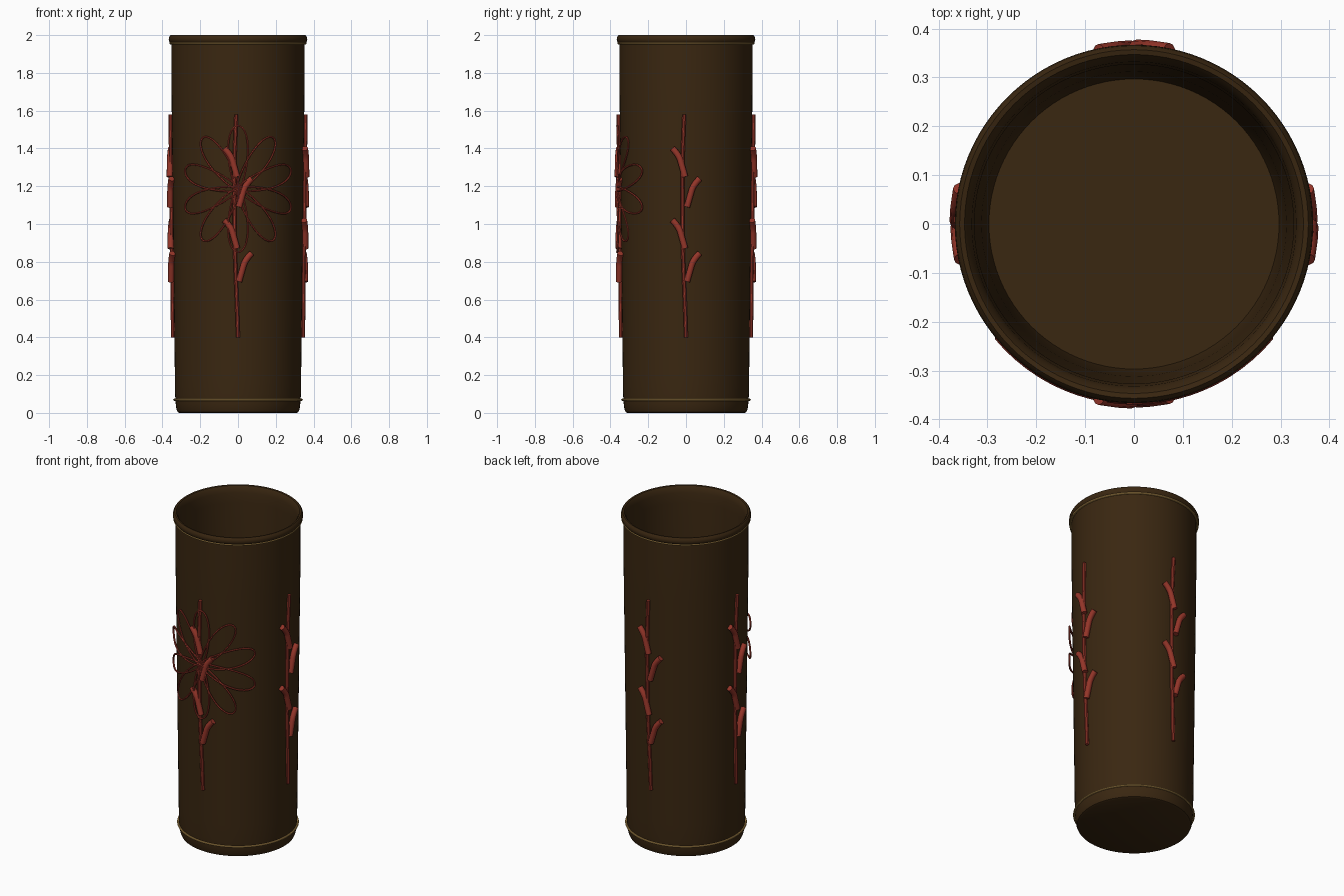
import bpy, bmesh, math
from math import sin, cos, pi

if "Cube" in bpy.data.objects:
    bpy.data.objects.remove(bpy.data.objects["Cube"], do_unlink=True)


def material(name, rgb, rough=0.6):
    m = bpy.data.materials.new(name)
    m.use_nodes = True
    m.diffuse_color = (*rgb, 1)
    bsdf = m.node_tree.nodes["Principled BSDF"]
    bsdf.inputs["Base Color"].default_value = (*rgb, 1)
    bsdf.inputs["Roughness"].default_value = rough
    return m


BROWN = material("dark brown lacquer", (0.042, 0.020, 0.0055))
RED = material("brick red", (0.30, 0.036, 0.022))
GOLD = material("gold", (0.50, 0.30, 0.085))


def smooth(obj, angle=40):
    bpy.ops.object.select_all(action="DESELECT")
    obj.select_set(True)
    bpy.context.view_layer.objects.active = obj
    bpy.ops.object.shade_smooth_by_angle(angle=math.radians(angle))


def lathe(name, profile, mat, steps=96):
    """Spin an (r, z) profile round the z axis."""
    bm = bmesh.new()
    verts = [bm.verts.new((r, 0, z)) for r, z in profile]
    edges = [bm.edges.new(pair) for pair in zip(verts, verts[1:])]
    bmesh.ops.spin(bm, geom=verts + edges, cent=(0, 0, 0), axis=(0, 0, 1),
                   angle=2 * pi, steps=steps, use_duplicate=False)
    bmesh.ops.remove_doubles(bm, verts=bm.verts, dist=1e-5)
    bmesh.ops.recalc_face_normals(bm, faces=bm.faces)
    mesh = bpy.data.meshes.new(name)
    bm.to_mesh(mesh)
    bm.free()
    mesh.materials.append(mat)
    obj = bpy.data.objects.new(name, mesh)
    bpy.context.collection.objects.link(obj)
    smooth(obj)


def wrap(s, z, r, turn=0):
    """Place arc distance s and height z on a cylinder, starting at the front."""
    a = s / r - pi / 2 + turn
    return r * cos(a), r * sin(a), z


def tube(name, points, radius, mat, closed=False, sides=8, kind="POLY"):
    """Sweep a round section along points, then keep it as a mesh."""
    curve = bpy.data.curves.new(name, "CURVE")
    curve.dimensions = "3D"
    curve.bevel_depth = radius
    curve.bevel_resolution = sides // 2 - 2
    curve.use_fill_caps = not closed
    sp = curve.splines.new(kind)
    sp.points.add(len(points) - 1)
    for p, co in zip(sp.points, points):
        p.co = (*co, 1)
    sp.use_cyclic_u = closed
    if kind == "NURBS":
        sp.order_u = 3
        sp.use_endpoint_u = True
        sp.resolution_u = 6
    curve.materials.append(mat)
    obj = bpy.data.objects.new(name, curve)
    bpy.context.collection.objects.link(obj)
    bpy.ops.object.select_all(action="DESELECT")
    obj.select_set(True)
    bpy.context.view_layer.objects.active = obj
    bpy.ops.object.convert(target="MESH")
    smooth(bpy.context.object)


def wall(z):
    """Outer radius of the vase body at height z."""
    return 0.332 + 0.02 * min(1, z / 1.7)


# Vase: foot, tapering wall, rolled lip, hollow inside
outer = [(0, 0), (0.31, 0), (0.32, 0.005), (0.326, 0.02), (0.33, 0.05)]
outer += [(wall(z / 10), z / 10) for z in range(1, 20)]
lip = [(0.352, 1.955), (0.362, 1.962), (0.367, 1.975), (0.365, 1.99),
       (0.357, 2.0), (0.347, 1.998), (0.338, 1.985), (0.332, 1.96)]
inner = [(0.327, 1.9), (0.312, 0.8), (0.303, 0.1), (0.297, 0.06), (0, 0.06)]
lathe("vase_body", outer + lip + inner, BROWN)

# Gold bands at the foot and under the lip
for name, r, z in (("lower_band", 0.337, 0.07), ("upper_band", 0.358, 1.957)):
    lathe(name, [(r + 0.006 * cos(t * pi / 4), z + 0.006 * sin(t * pi / 4))
                 for t in range(9)], GOLD)

# Bamboo stalk with four curved leaves on each side of the vase
stalk = [(0, 0.4), (-0.006, 0.6), (-0.017, 0.85), (-0.019, 1.1),
         (-0.02, 1.35), (-0.009, 1.58)]
leaf = [(0.005, 0), (0.022, 0.06), (0.038, 0.115), (0.072, 0.15)]
leaf_base = ((1, 0.695), (-1, 0.87), (1, 1.09), (-1, 1.25))
for k, side in enumerate(("front", "right", "back", "left")):
    turn = k * pi / 2
    tube(side + "_stalk", [wrap(s, z, wall(z) + 0.008, turn) for s, z in stalk],
         0.011, RED, kind="NURBS")
    for n, (flip, base) in enumerate(leaf_base):
        tube(f"{side}_leaf_{n + 1}",
             [wrap(flip * s, base + z, wall(base) + 0.014, turn) for s, z in leaf],
             0.017, RED, sides=10, kind="NURBS")

# Outlined flower of ten looped petals wrapped on the front
LENGTH, WIDTH, CENTRE = 0.335, 0.06, 1.185
for k in range(10):
    a = pi / 2 + k * pi / 5
    loop = []
    for i in range(32):
        t = 2 * pi * i / 32
        u = LENGTH * (1 - cos(t)) / 2
        v = WIDTH * sin(t) * (0.85 - 0.25 * cos(t))
        loop.append(wrap(u * cos(a) - v * sin(a),
                         CENTRE + u * sin(a) + v * cos(a), 0.364))
    tube(f"flower_petal_{k + 1}", loop, 0.0055, RED, closed=True, sides=6)
